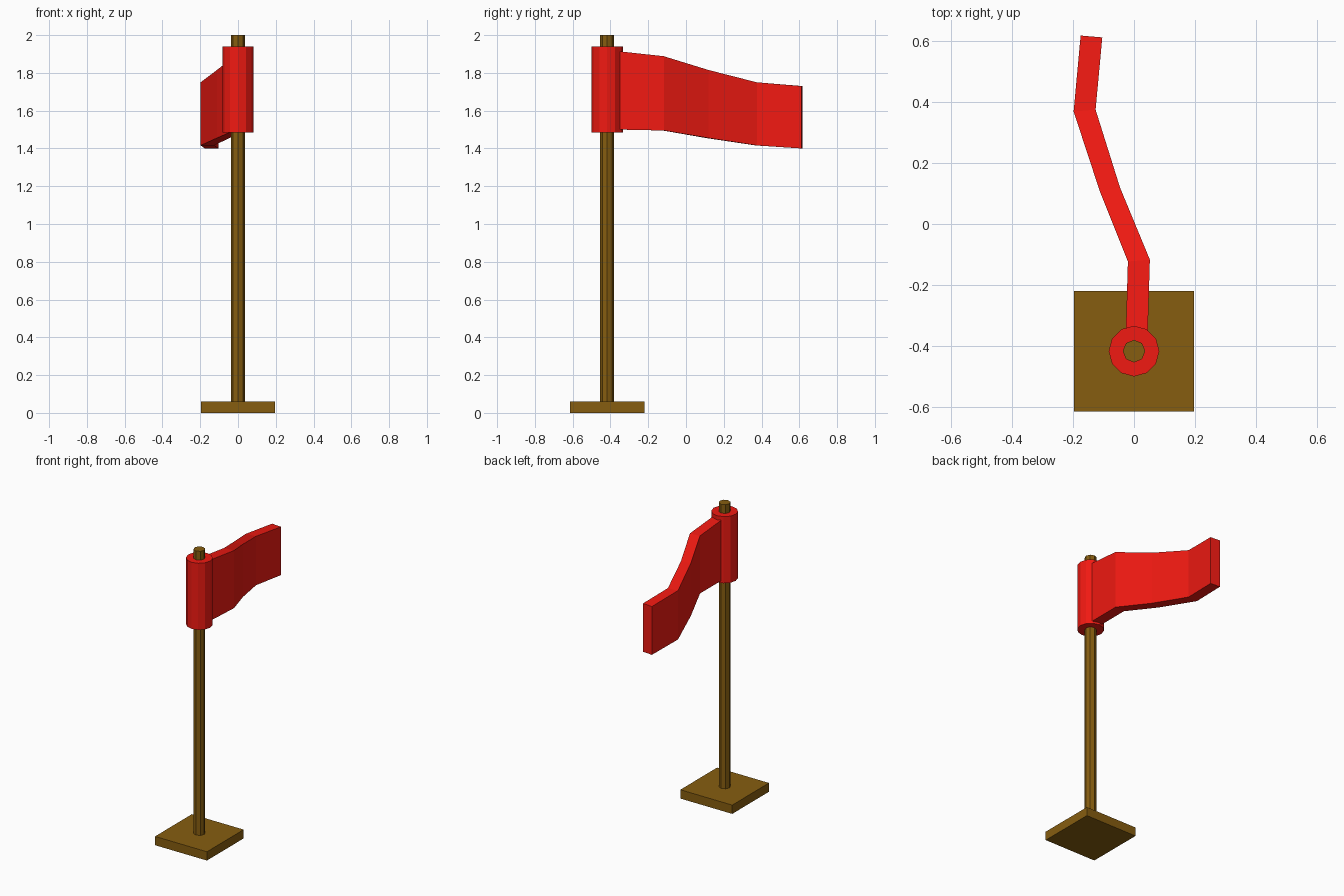
import bpy, bmesh, math

if "Cube" in bpy.data.objects:
    bpy.data.objects.remove(bpy.data.objects["Cube"])

POLE_Y = -0.417

def material(name, rgb):
    m = bpy.data.materials.new(name)
    m.diffuse_color = (*rgb, 1)
    m.use_nodes = True
    m.node_tree.nodes["Principled BSDF"].inputs["Base Color"].default_value = m.diffuse_color
    return m

wood = material("brown", (0.24, 0.11, 0.005))
red = material("red", (0.88, 0.01, 0.006))

def cylinder(name, sides, radius, z0, z1, mat):
    bpy.ops.mesh.primitive_cylinder_add(vertices=sides, radius=radius, depth=z1 - z0,
                                        location=(0, POLE_Y, (z0 + z1) / 2))
    ob = bpy.context.object
    ob.name = name
    ob.data.materials.append(mat)
    return ob

# Square foot
bpy.ops.mesh.primitive_cube_add(size=1, location=(0, POLE_Y, 0.03))
base = bpy.context.object
base.name = "base"
base.scale = (0.392, 0.396, 0.06)
base.data.materials.append(wood)

# Pole and the sleeve of cloth around it
cylinder("pole", 8, 0.037, 0.06, 2.0, wood)
cylinder("flag_sleeve", 12, 0.083, 1.485, 1.94, red)

# Waving flag: (left x, left y, right x, right y, bottom z, top z) per section
sections = [
    (-0.027, -0.36, 0.045, -0.36, 1.50, 1.915),
    (-0.020, -0.123, 0.052, -0.117, 1.495, 1.888),
    (-0.112, 0.107, -0.046, 0.12, 1.455, 1.815),
    (-0.198, 0.369, -0.126, 0.375, 1.416, 1.75),
    (-0.175, 0.618, -0.104, 0.612, 1.40, 1.73),
]
bm = bmesh.new()
rings = [[bm.verts.new(p) for p in ((lx, ly, zb), (rx, ry, zb), (rx, ry, zt), (lx, ly, zt))]
         for lx, ly, rx, ry, zb, zt in sections]
for a, b in zip(rings, rings[1:]):
    for i in range(4):
        j = (i + 1) % 4
        bm.faces.new((a[i], a[j], b[j], b[i]))
bm.faces.new(rings[0])
bm.faces.new(rings[-1])
bmesh.ops.recalc_face_normals(bm, faces=bm.faces)
mesh = bpy.data.meshes.new("flag")
bm.to_mesh(mesh)
bm.free()
mesh.materials.append(red)
bpy.context.collection.objects.link(bpy.data.objects.new("flag", mesh))
